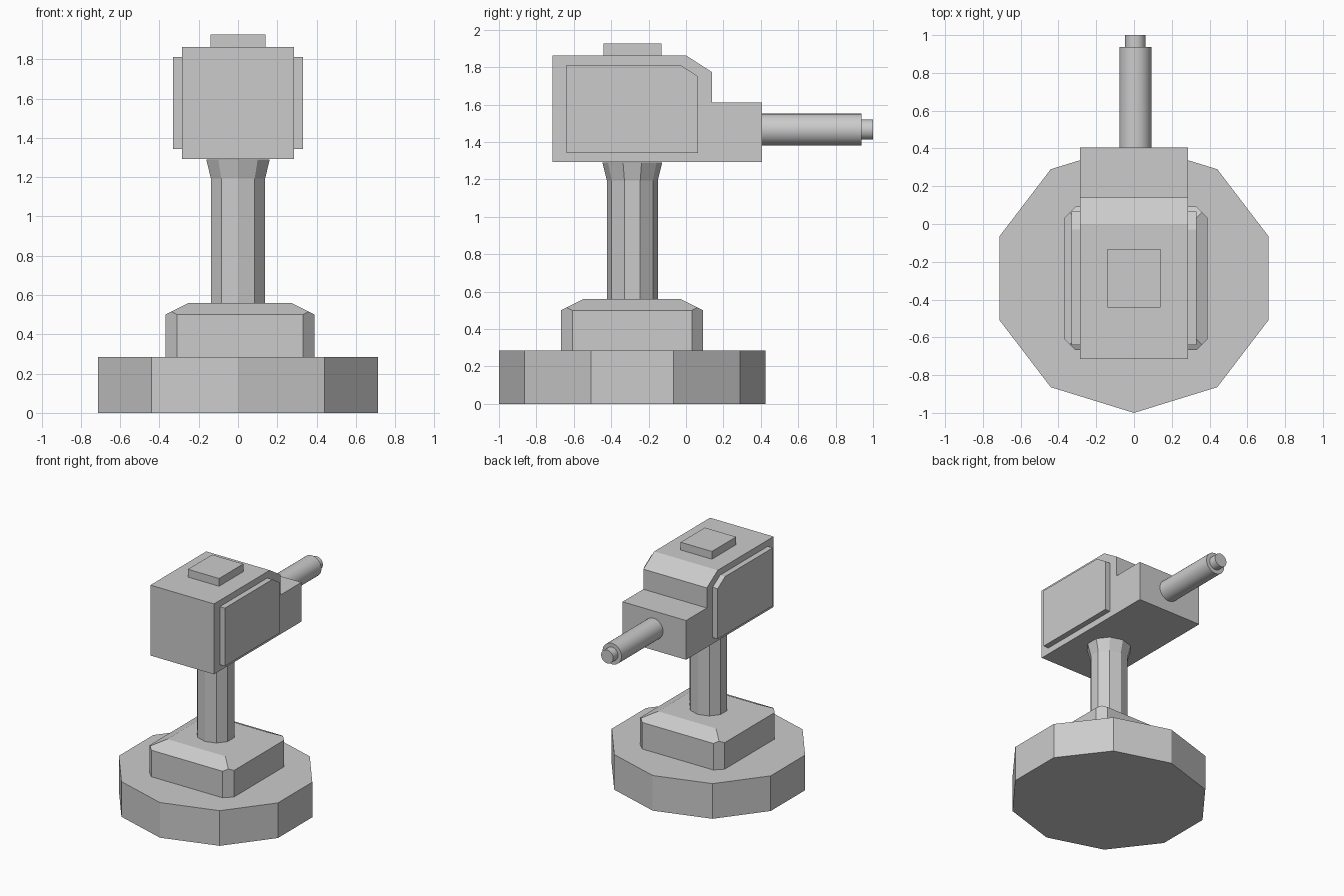
import bpy, bmesh, math
from mathutils import Vector

if "Cube" in bpy.data.objects:
    bpy.data.objects.remove(bpy.data.objects["Cube"])


def finish(name, bm):
    bmesh.ops.recalc_face_normals(bm, faces=bm.faces)
    mesh = bpy.data.meshes.new(name)
    bm.to_mesh(mesh)
    bm.free()
    ob = bpy.data.objects.new(name, mesh)
    bpy.context.collection.objects.link(ob)
    return ob


def loft(name, rings):
    """Join rings of equal point count and cap both ends."""
    bm = bmesh.new()
    vs = [[bm.verts.new(p) for p in ring] for ring in rings]
    n = len(vs[0])
    for a, b in zip(vs, vs[1:]):
        for i in range(n):
            j = (i + 1) % n
            bm.faces.new((a[i], a[j], b[j], b[i]))
    bm.faces.new(vs[0])
    bm.faces.new(vs[-1])
    return finish(name, bm)


def decagon(rx, ry, z, cy=-0.287):
    return [(rx * math.sin(i * math.tau / 10), cy - ry * math.cos(i * math.tau / 10), z)
            for i in range(10)]


def plate(name, profile, x0, x1):
    """Extrude a (y, z) profile along x."""
    return loft(name, [[(x, y, z) for y, z in profile] for x in (x0, x1)])


def circle_y(r, y, cx=0.007, cz=1.466, n=32):
    return [(cx + r * math.cos(i * math.tau / n), y, cz + r * math.sin(i * math.tau / n))
            for i in range(n)]


# Ten-sided foot, and post with a flared collar
loft("base", [decagon(0.75, 0.713, 0), decagon(0.75, 0.713, 0.285)])
loft("post", [decagon(0.145, 0.136, 0.56), decagon(0.145, 0.136, 1.193),
              decagon(0.17, 0.16, 1.29)])

# Plinth: chamfered corners run out into the sloping top edges
bm = bmesh.new()
cx, cy, h = 0.01, -0.288, 0.38
for sx in (-1, 1):
    for sy in (-1, 1):
        for dx, dy, z in ((0, .06, .285), (.06, 0, .285), (0, .06, .5), (.06, 0, .5),
                          (.03, .03, .515), (.12, .12, .56)):
            bm.verts.new(Vector((cx + sx * (h - dx), cy + sy * (h - dy), z)))
bmesh.ops.convex_hull(bm, input=bm.verts)
bmesh.ops.dissolve_limit(bm, angle_limit=0.02, verts=bm.verts, edges=bm.edges)
finish("plinth", bm)

# Stepped head
plate("head", [(-.715, 1.292), (.406, 1.292), (.406, 1.61), (.14, 1.61),
               (.14, 1.773), (0, 1.863), (-.715, 1.863)], -0.285, 0.285)

# Side panels
for side, s in (("left", -1), ("right", 1)):
    plate(side + "_panel", [(-.64, 1.342), (.065, 1.342), (.065, 1.75),
                            (-.03, 1.812), (-.64, 1.812)], s * 0.285, s * 0.33)

# Top cap
plate("top_cap", [(-.442, 1.863), (-.132, 1.863), (-.132, 1.926), (-.442, 1.926)], -0.14, 0.14)

# Round barrel and its narrower tip
for name, r, y0, y1 in (("barrel", 0.085, 0.406, 0.938), ("barrel_tip", 0.054, 0.938, 1.0)):
    ob = loft(name, [circle_y(r, y0), circle_y(r, y1)])
    bpy.ops.object.select_all(action='DESELECT')
    ob.select_set(True)
    bpy.context.view_layer.objects.active = ob
    bpy.ops.object.shade_smooth_by_angle(angle=math.radians(30))
